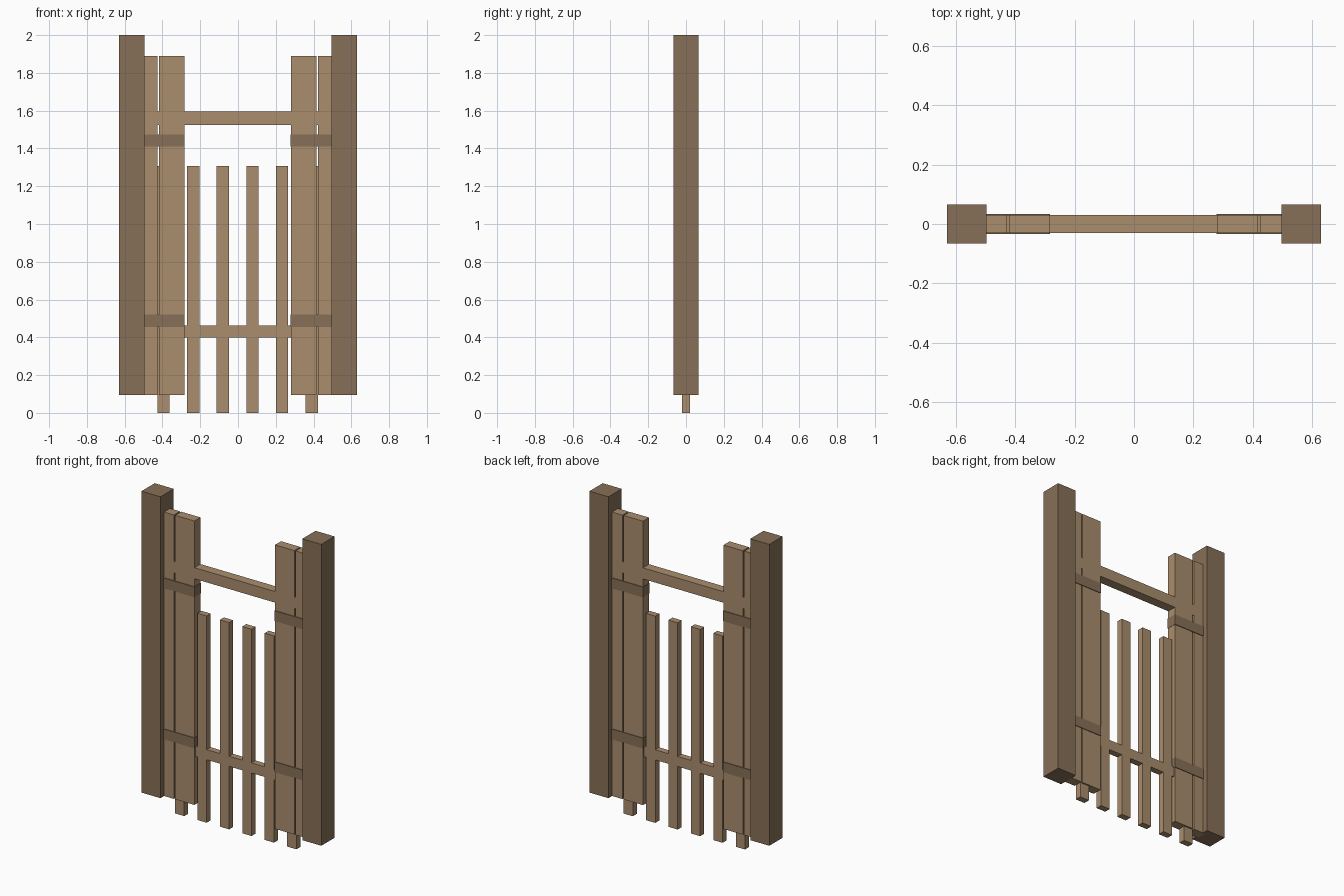
import bpy

if "Cube" in bpy.data.objects:
    bpy.data.objects.remove(bpy.data.objects["Cube"])


def material(name, color):
    m = bpy.data.materials.new(name)
    m.diffuse_color = color
    m.use_nodes = True
    m.node_tree.nodes["Principled BSDF"].inputs["Base Color"].default_value = m.diffuse_color
    return m


light_wood = material("light_wood", (0.40, 0.27, 0.155, 1))
dark_wood = material("dark_wood", (0.245, 0.16, 0.095, 1))


def box(name, x, y, z, mat):
    """Box from (min, max) in x and z, and half depth y."""
    bpy.ops.mesh.primitive_cube_add(
        size=1, location=((x[0] + x[1]) / 2, 0, (z[0] + z[1]) / 2))
    o = bpy.context.object
    o.name = name
    o.scale = (abs(x[1] - x[0]), 2 * y, z[1] - z[0])
    bpy.ops.object.transform_apply(location=False, rotation=False, scale=True)
    o.data.materials.append(mat)
    return o


SHIFT = -0.002  # the infill sits a touch left of the posts

for side, label in ((-1, "left"), (1, "right")):
    def span(a, b, shift=SHIFT):
        return sorted((side * a + shift, side * b + shift))

    # Heavy corner post
    box(f"{label}_post", span(0.496, 0.629, 0), 0.066, (0.095, 2.0), dark_wood)
    # Wide board and the narrow strip of board next to the post
    box(f"{label}_inner_board", span(0.282, 0.417), 0.03, (0.095, 1.89), light_wood)
    box(f"{label}_outer_board", span(0.425, 0.51), 0.03, (0.095, 1.89), light_wood)
    # Bands wrapped round the boards
    for level, z in (("lower", (0.455, 0.52)), ("upper", (1.41, 1.475))):
        box(f"{label}_{level}_band", span(0.28, 0.51), 0.034, z, dark_wood)

# Upright slats, the outermost standing inside the boards
for i in range(6):
    cx = (i - 2.5) * 0.157 + SHIFT
    box(f"slat_{i + 1}", (cx - 0.0325, cx + 0.0325), 0.02, (0, 1.307), light_wood)

# Cross rails
box("upper_rail", (-0.51, 0.51), 0.03, (1.525, 1.595), light_wood)
box("lower_rail", (-0.51, 0.51), 0.02, (0.398, 0.462), light_wood)
